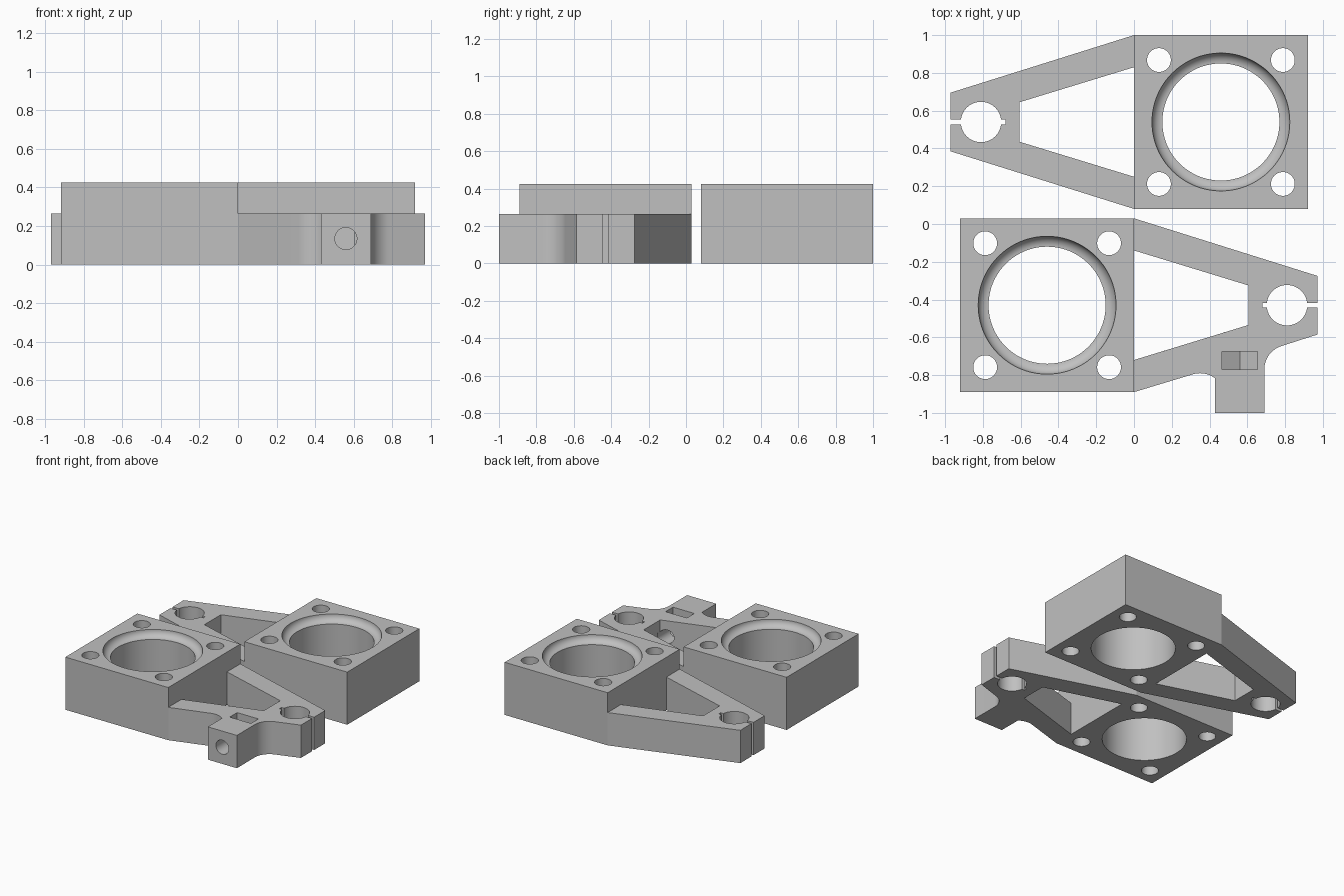
import bpy, bmesh, math
from mathutils import Matrix

if "Cube" in bpy.data.objects:
    bpy.data.objects.remove(bpy.data.objects["Cube"], do_unlink=True)

HEIGHT, ARM_TOP = 0.425, 0.265      # block height and lower arm height
MID = -0.43                         # centre line of the bracket in y
HALF = 0.46                         # half width of the square block
TIP = 0.972                         # end of the arm

grey = bpy.data.materials.new("plain grey")
grey.use_nodes = True
colour = (0.53, 0.53, 0.53, 1)
grey.diffuse_color = colour
grey.node_tree.nodes["Principled BSDF"].inputs["Base Color"].default_value = colour


def finish(name, bm):
    bmesh.ops.recalc_face_normals(bm, faces=bm.faces)
    mesh = bpy.data.meshes.new(name)
    bm.to_mesh(mesh)
    bm.free()
    mesh.materials.append(grey)
    obj = bpy.data.objects.new(name, mesh)
    bpy.context.collection.objects.link(obj)
    return obj


def prism(name, outline, low, high):
    bm = bmesh.new()
    base = bm.faces.new([bm.verts.new((x, y, low)) for x, y in outline])
    top = bmesh.ops.extrude_face_region(bm, geom=[base])["geom"]
    verts = [g for g in top if isinstance(g, bmesh.types.BMVert)]
    bmesh.ops.translate(bm, verts=verts, vec=(0, 0, high - low))
    return finish(name, bm)


def box(name, x0, x1, y0, y1, low, high):
    return prism(name, [(x0, y0), (x1, y0), (x1, y1), (x0, y1)], low, high)


def arc(cx, cy, radius, start, end, steps):
    angles = [math.radians(start + (end - start) * i / steps) for i in range(steps + 1)]
    return [(cx + radius * math.cos(a), cy + radius * math.sin(a)) for a in angles]


def round_hole(name, x, y, radius):
    return prism(name, arc(x, y, radius, 0, 360, 64)[:-1], -0.1, 0.6)


def lying_prism(name, x, z, radius, sides, y0, y1):
    # Regular prism along y with one corner pointing down
    obj = prism(name, arc(0, 0, radius, -90, 270, sides)[:-1], -y1, -y0)
    obj.data.transform(Matrix.Translation((x, 0, z)) @ Matrix.Rotation(math.pi / 2, 4, "X"))
    return obj


def bore(name, x, y, radius, lip):
    # Large through hole with a concave rounded seat at the top
    seat = arc(radius, HEIGHT, lip, -90, 0, 10)
    profile = [(0, -0.1), (radius, -0.1)] + seat + [(radius + lip, 0.6), (0, 0.6)]
    bm = bmesh.new()
    verts = [bm.verts.new((r, 0, z)) for r, z in profile]
    edges = [bm.edges.new(pair) for pair in zip(verts, verts[1:])]
    bmesh.ops.spin(bm, geom=verts + edges, cent=(0, 0, 0), axis=(0, 0, 1),
                   angle=math.tau, steps=80)
    bmesh.ops.remove_doubles(bm, verts=bm.verts, dist=0.0001)
    bmesh.ops.translate(bm, verts=bm.verts, vec=(x, y, 0))
    return finish(name, bm)


def carve(body, cutter):
    mod = body.modifiers.new("cut", "BOOLEAN")
    mod.operation, mod.solver, mod.object = "DIFFERENCE", "EXACT", cutter
    bpy.context.view_layer.objects.active = body
    bpy.ops.object.modifier_apply(modifier=mod.name)
    bpy.data.objects.remove(cutter, do_unlink=True)


def bracket(name, with_lug):
    # Square block and tapered arm in one outline, lug added on the front edge
    outline = [(-2 * HALF, MID + HALF), (-2 * HALF, MID - HALF), (0, MID - HALF)]
    if with_lug:
        outline += arc(0.35, -0.92, 0.13, 107, 52, 10)
        outline += [(0.43, -1), (0.69, -1)]
        outline += arc(0.82, -0.77, 0.13, 180, 107, 12)
    outline += [(TIP, MID - 0.155), (TIP, MID + 0.155), (0, MID + HALF)]
    body = prism(name, outline, 0, HEIGHT)

    # Lower the arm and open its triangular window
    carve(body, box("arm_step", 0, 1.2, -1.2, 0.3, ARM_TOP, 0.7))
    window = [(0, MID - 0.29), (0.605, MID - 0.105), (0.605, MID + 0.105), (0, MID + 0.29)]
    carve(body, prism("arm_window", window, -0.1, 0.35))

    # Large bore and corner bolt holes
    carve(body, bore("bore", -HALF, MID, 0.31, 0.055))
    for sx in (-1, 1):
        for sy in (-1, 1):
            carve(body, round_hole("bolt_hole", -HALF + sx * 0.328, MID + sy * 0.328, 0.063))

    # Rod clamp hole with its split
    carve(body, round_hole("rod_hole", 0.81, MID, 0.107))
    carve(body, box("clamp_split", 0.68, 1.1, MID - 0.013, MID + 0.013, -0.1, 0.6))

    # Screw hole and hexagonal nut pocket in the lug
    if with_lug:
        carve(body, lying_prism("screw_hole", 0.56, 0.135, 0.057, 48, -1.1, -0.5))
        carve(body, lying_prism("nut_pocket", 0.56, 0.135, 0.11, 6, -0.77, -0.675))
        carve(body, box("nut_slot", 0.465, 0.655, -0.77, -0.675, 0.135, 0.4))

    bpy.ops.object.select_all(action="DESELECT")
    body.select_set(True)
    bpy.context.view_layer.objects.active = body
    bpy.ops.object.shade_smooth_by_angle(angle=math.radians(15))
    return body


bracket("front_bracket", True)
rear = bracket("rear_bracket", False)
rear.rotation_euler.z = math.pi
rear.location.y = 0.11
